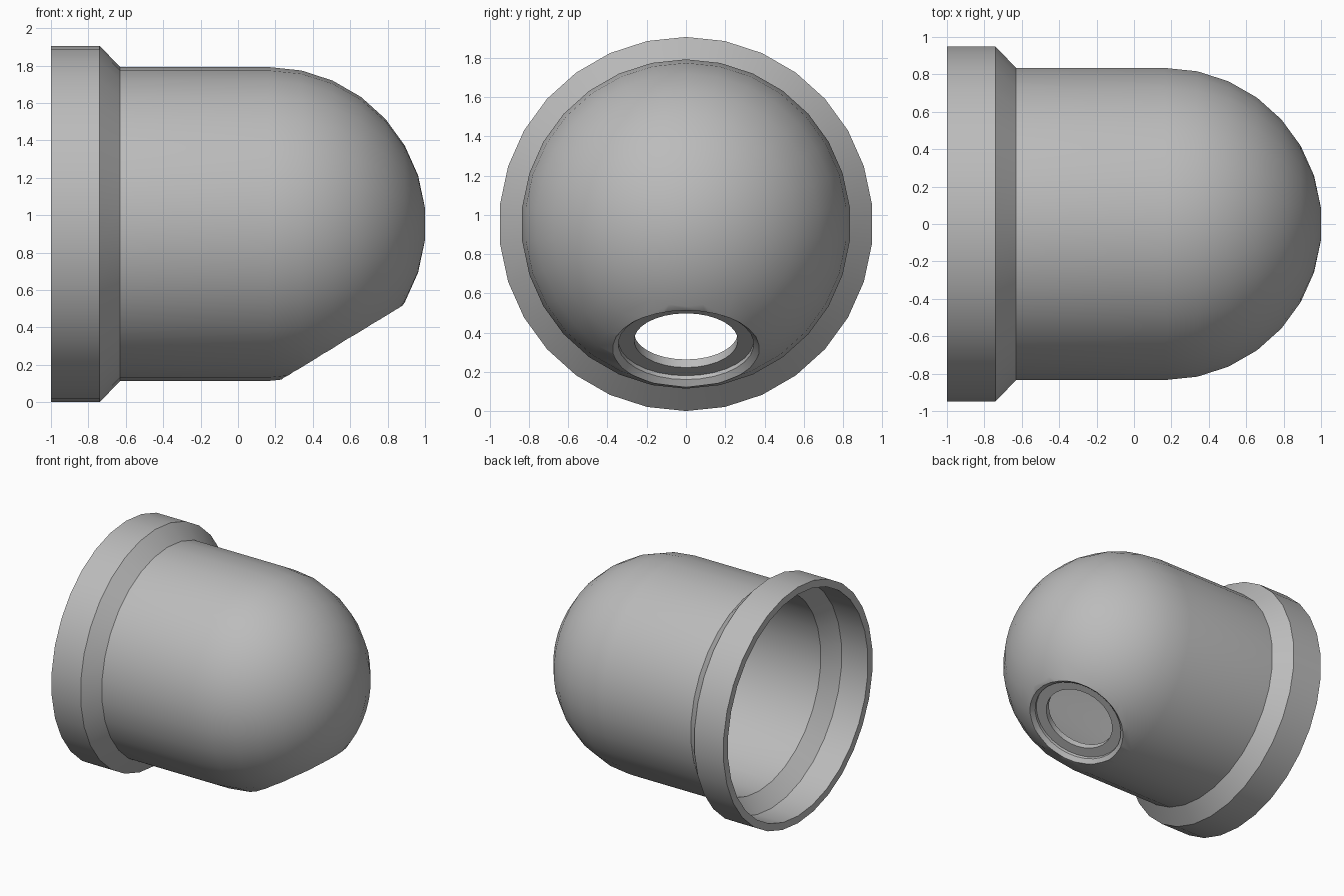
import bpy, bmesh, math
from mathutils import Matrix, Vector

if "Cube" in bpy.data.objects:
    bpy.data.objects.remove(bpy.data.objects["Cube"], do_unlink=True)

AXIS_Z = 0.953            # height of the dome axis
DOME_X = 0.165            # centre of the rounded end
TILT = math.radians(58.6) # direction of the tilted port
SIDES = 30

grey = bpy.data.materials.new("plain grey")
grey.use_nodes = True
grey.diffuse_color = (0.5, 0.5, 0.5, 1)
grey.node_tree.nodes["Principled BSDF"].inputs["Base Color"].default_value = (0.5, 0.5, 0.5, 1)

port_dir = Vector((math.cos(TILT), 0, -math.sin(TILT)))
dome_centre = Vector((DOME_X, 0, AXIS_Z))


def lathe(name, profile, matrix, sides=SIDES, flat_at=None):
    """Closed solid turned about local x from (x, radius) points, optionally cut flat."""
    bm = bmesh.new()
    rings = []
    for x, r in profile:
        angles = [math.tau * i / sides for i in range(sides)]
        rings.append([bm.verts.new((x, r * math.sin(a), r * math.cos(a))) for a in angles])
    for a, b in zip(rings, rings[1:]):
        for i in range(sides):
            j = (i + 1) % sides
            bm.faces.new((a[i], a[j], b[j], b[i]))
    bm.faces.new(rings[0])
    bm.faces.new(rings[-1])
    bm.transform(matrix)
    if flat_at is not None:
        cut = bmesh.ops.bisect_plane(bm, geom=bm.verts[:] + bm.edges[:] + bm.faces[:],
                                     plane_co=dome_centre + port_dir * flat_at,
                                     plane_no=port_dir, clear_outer=True)
        edges = [e for e in cut["geom_cut"] if isinstance(e, bmesh.types.BMEdge)]
        bmesh.ops.contextual_create(bm, geom=edges)
    bmesh.ops.recalc_face_normals(bm, faces=bm.faces)
    mesh = bpy.data.meshes.new(name)
    bm.to_mesh(mesh)
    bm.free()
    mesh.materials.append(grey)
    obj = bpy.data.objects.new(name, mesh)
    bpy.context.collection.objects.link(obj)
    return obj


def dome(radius):
    """Profile points of the rounded end, with a small flat tip."""
    polar = [math.radians(90 - 12 * k) for k in range(8)]
    return [(DOME_X + radius * math.cos(p), radius * math.sin(p)) for p in polar]


along = Matrix.Translation((0, 0, AXIS_Z))
tilted = Matrix.Translation(dome_centre) @ Matrix.Rotation(TILT, 4, "Y")

# Flanged outer shell with the flat tilted face
shell = lathe("domed_housing",
              [(-1, 0.953), (-0.74, 0.953), (-0.63, 0.839)] + dome(0.839),
              along, flat_at=0.745)

# Hollow inside, leaving a flat seat behind the port
cavity = lathe("cavity_cutter",
               [(-1.1, 0.895), (-0.765, 0.895), (-0.655, 0.785)] + dome(0.785),
               along, flat_at=0.647)

# Chamfered, stepped port
port = lathe("port_cutter",
             [(0.55, 0.265), (0.695, 0.265), (0.695, 0.345), (0.718, 0.345),
              (0.745, 0.375), (0.80, 0.436)],
             tilted)

# Cut the shell, then remove the cutters
bpy.ops.object.select_all(action="DESELECT")
bpy.context.view_layer.objects.active = shell
shell.select_set(True)
for cutter in (cavity, port):
    cutter.hide_render = True
    mod = shell.modifiers.new(cutter.name, "BOOLEAN")
    mod.operation = "DIFFERENCE"
    mod.solver = "EXACT"
    mod.object = cutter
    bpy.ops.object.modifier_apply(modifier=mod.name)
    bpy.data.objects.remove(cutter, do_unlink=True)

bpy.ops.object.shade_smooth_by_angle(angle=math.radians(25))
